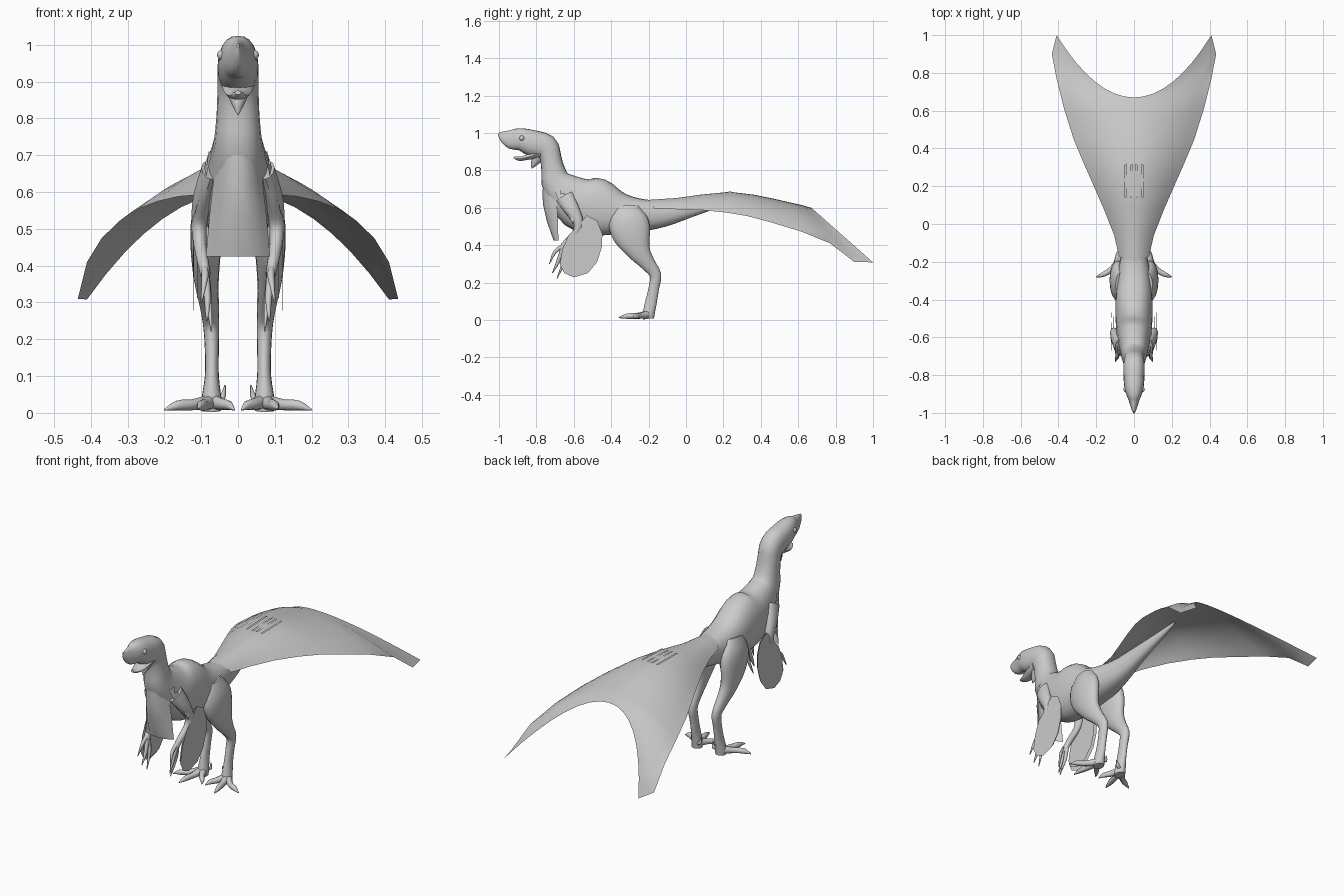
import bpy, bmesh, math
from mathutils import Vector


def finish(name, bm, mirror=False):
    bmesh.ops.recalc_face_normals(bm, faces=bm.faces)
    me = bpy.data.meshes.new(name)
    bm.to_mesh(me)
    bm.free()
    ob = bpy.data.objects.new(name, me)
    bpy.context.collection.objects.link(ob)
    if mirror:
        ob.modifiers.new("mirror", 'MIRROR').use_axis[0] = True
    bpy.ops.object.select_all(action='DESELECT')
    ob.select_set(True)
    bpy.context.view_layer.objects.active = ob
    bpy.ops.object.shade_smooth_by_angle(angle=math.radians(50))
    return ob


def spline(pts, sub):
    # smooth curve through control points of any dimension
    out = []
    for i in range(len(pts) - 1):
        p0, p1 = pts[max(i - 1, 0)], pts[i]
        p2, p3 = pts[i + 1], pts[min(i + 2, len(pts) - 1)]
        for k in range(sub):
            t = k / sub
            out.append([0.5 * (2*b + (c - a)*t + (2*a - 5*b + 4*c - d)*t*t + (3*b - a - 3*c + d)*t**3)
                        for a, b, c, d in zip(p0, p1, p2, p3)])
    out.append(list(pts[-1]))
    return out


def loft(name, pts, mirror=False, sides=16, sub=3, power=1.0):
    # each point: x, y, z, half width, half depth
    path = spline(pts, sub)
    bm = bmesh.new()
    rings = []
    for i, p in enumerate(path):
        a, b = path[max(i - 1, 0)], path[min(i + 1, len(path) - 1)]
        tan = (Vector(b[:3]) - Vector(a[:3])).normalized()
        side = Vector((1, 0, 0))
        side = (side - tan * side.dot(tan)).normalized()
        up = side.cross(tan)
        ring = []
        for k in range(sides):
            t = 2 * math.pi * k / sides
            c, s = math.cos(t), math.sin(t)
            c, s = math.copysign(abs(c)**power, c), math.copysign(abs(s)**power, s)
            ring.append(bm.verts.new(Vector(p[:3]) + side * c * max(p[3], .002) + up * s * max(p[4], .002)))
        rings.append(ring)
    for r, q in zip(rings, rings[1:]):
        for k in range(sides):
            n = (k + 1) % sides
            bm.faces.new((r[k], r[n], q[n], q[k]))
    bm.faces.new(rings[0])
    bm.faces.new(rings[-1])
    return finish(name, bm, mirror)


def sheet(name, rows, mirror=False):
    bm = bmesh.new()
    vs = [[bm.verts.new(p) for p in r] for r in rows]
    for r, q in zip(vs, vs[1:]):
        for i in range(len(r) - 1):
            bm.faces.new((r[i], r[i + 1], q[i + 1], q[i]))
    return finish(name, bm, mirror)


def card(name, pts, mirror=True):
    bm = bmesh.new()
    bm.faces.new([bm.verts.new(p) for p in pts])
    return finish(name, bm, mirror)


# tail, torso, neck and head in one skin
loft("body", [
    (0, .33, .665, .006, .006), (0, .20, .635, .02, .024), (0, .02, .598, .038, .05),
    (0, -.12, .568, .06, .07), (0, -.25, .56, .085, .09), (0, -.36, .57, .095, .115),
    (0, -.47, .60, .098, .155), (0, -.58, .63, .092, .14), (0, -.685, .725, .068, .088),
    (0, -.71, .80, .059, .064), (0, -.725, .87, .056, .058), (0, -.75, .925, .056, .068),
    (0, -.82, .945, .055, .07), (0, -.88, .965, .048, .06), (0, -.935, .967, .028, .052),
    (0, -.98, .985, .012, .028), (0, -1.0, .998, .003, .008)], sides=20, power=.88)

# lower jaw, chin wattle and eyes
loft("lower_jaw", [(0, -.77, .895, .045, .03), (0, -.84, .872, .038, .016),
                   (0, -.89, .862, .024, .012), (0, -.92, .870, .008, .006)], sides=10)
loft("chin_wattle", [(0, -.79, .87, .03, .03), (0, -.81, .84, .018, .02),
                     (0, -.825, .81, .002, .002)], sides=8)
bm = bmesh.new()
bmesh.ops.create_uvsphere(bm, u_segments=12, v_segments=8, radius=.014)
bmesh.ops.translate(bm, vec=(.043, -.877, .972), verts=bm.verts)
finish("eye", bm, True)

# tail fan: centre y, centre z, edge x, edge y, edge z
fan = [(-.20, .642, .08, -.17, .597), (-.05, .652, .105, -.06, .592), (.08, .67, .16, .08, .588),
       (.235, .685, .217, .21, .575), (.36, .67, .27, .33, .555), (.47, .648, .32, .45, .523),
       (.57, .625, .37, .61, .475), (.62, .614, .41, .77, .41), (.65, .605, .435, .90, .31),
       (.67, .60, .41, 1.0, .308)]
us = [i / 8 for i in range(-8, 9)]
sheet("tail_fan", [[(ex * u, cy + (ey - cy) * u * u, cz + (ez - cz) * u * u) for u in us]
                   for cy, cz, ex, ey, ez in fan])

# small feathers lying on the fan
for x in (.012, .045):
    card("fan_feather", [(x - .006, .14, .683), (x + .006, .14, .683), (x + .008, .31, .687), (x - .004, .32, .688)])

# chest bib: half width, front y, edge y, z
bib = [(.058, -.768, -.70, .70), (.068, -.765, -.69, .62), (.078, -.745, -.685, .53), (.087, -.708, -.682, .425)]
sheet("chest_bib", [[(w * u, f + (e - f) * abs(u)**2.5, z) for u in (-1, -.8, -.5, 0, .5, .8, 1)]
                    for w, f, e, z in bib])

# hind legs
loft("leg", [(.06, -.32, .60, .04, .07), (.08, -.31, .53, .046, .105), (.087, -.287, .45, .042, .10),
             (.086, -.25, .365, .034, .062), (.079, -.203, .30, .027, .04), (.073, -.163, .24, .022, .031),
             (.071, -.172, .17, .019, .028), (.071, -.186, .10, .019, .031), (.072, -.20, .03, .028, .032),
             (.072, -.20, .006, .026, .03)], True)

# toes with claws
for name, pts in {
    "outer_toe": [(.075, -.195, .03, .02, .022), (.125, -.245, .022, .015, .015),
                  (.165, -.268, .02, .013, .014), (.2, -.28, .008, .002, .002)],
    "middle_toe": [(.075, -.20, .03, .022, .022), (.088, -.26, .022, .016, .016),
                   (.10, -.315, .02, .013, .014), (.108, -.36, .012, .002, .002)],
    "inner_toe": [(.07, -.20, .03, .02, .022), (.045, -.25, .024, .015, .016),
                  (.025, -.275, .02, .012, .013), (.01, -.30, .008, .002, .002)],
    "raised_claw": [(.062, -.19, .04, .012, .012), (.043, -.18, .04, .009, .009),
                    (.035, -.185, .075, .002, .002)]}.items():
    loft(name, pts, True, sides=8)

# arms
loft("arm", [(.075, -.65, .66, .025, .05), (.095, -.61, .59, .026, .04), (.105, -.575, .52, .022, .027),
             (.104, -.59, .465, .018, .02), (.096, -.64, .415, .016, .017),
             (.088, -.665, .375, .014, .018)], True, sides=12)

# fingers with claws
for i, (kx, ky, kz, tx, ty, tz) in enumerate([(.09, -.70, .365, .10, -.73, .30),
                                               (.083, -.685, .31, .085, -.715, .25),
                                               (.08, -.655, .31, .072, -.69, .222)]):
    loft("finger_%d" % (i + 1), [(.09, -.655, .395, .011, .012), (kx, ky, kz, .009, .010),
                                 (tx, ty, tz, .002, .002)], True, sides=8)

# arm feather panels, two overlapping layers
outline = [(-.63, .45), (-.58, .50), (-.53, .56), (-.475, .53), (-.447, .46), (-.45, .39),
           (-.475, .31), (-.525, .25), (-.60, .228), (-.65, .25), (-.675, .30), (-.66, .38)]
for i, x in enumerate((.122, .112)):
    s = 1 - .08 * i
    card("arm_feathers_%d" % (i + 1), [(x - .06 * (.45 - z)**2 - .02 * max(0, z - .45),
                                        -.56 + (y + .56) * s, .42 + (z - .42) * s) for y, z in outline])

# ragged shoulder feathers
for i in range(5):
    y, z = -.69 + .018 * i, .70 - .03 * i
    x = .072 + .009 * i
    card("shoulder_feather", [(x, y - .015, z), (x + .008, y + .025, z + .01), (x + .018, y + .012, z - .07)])
